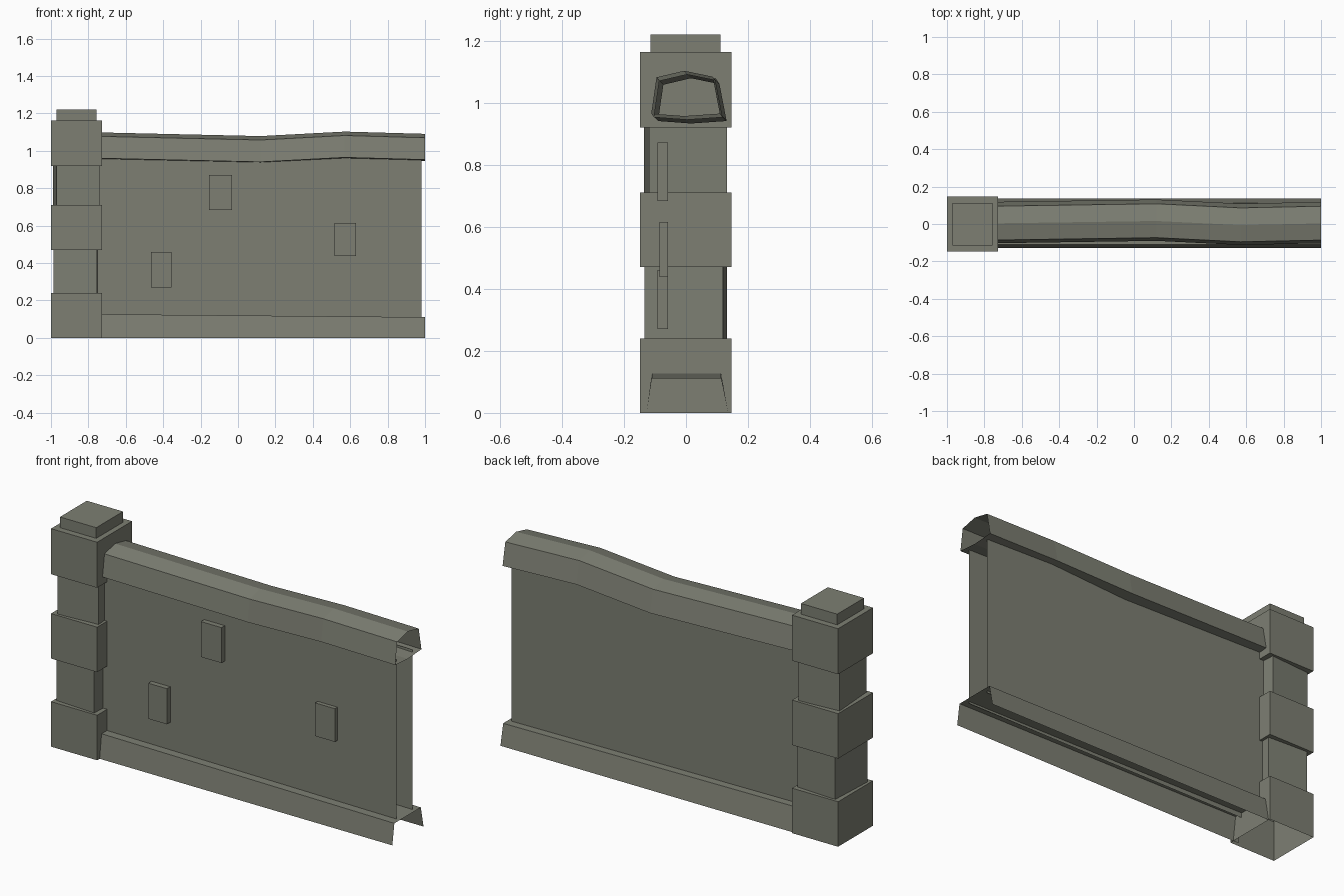
import bpy, bmesh, math

if "Cube" in bpy.data.objects:
    bpy.data.objects.remove(bpy.data.objects["Cube"])

stone = bpy.data.materials.new("grey_green_stone")
stone.diffuse_color = (0.205, 0.212, 0.171, 1)
stone.use_nodes = True
stone.node_tree.nodes["Principled BSDF"].inputs["Base Color"].default_value = stone.diffuse_color


def finish(name, bm):
    me = bpy.data.meshes.new(name)
    bm.to_mesh(me)
    bm.free()
    me.materials.append(stone)
    ob = bpy.data.objects.new(name, me)
    bpy.context.collection.objects.link(ob)
    return ob


def loft(name, rings, closed=True, cap_end=False):
    """Skin a list of point rings; optionally close the last one."""
    bm = bmesh.new()
    vs = [[bm.verts.new(p) for p in r] for r in rings]
    n = len(rings[0])
    for a, b in zip(vs, vs[1:]):
        for i in range(n if closed else n - 1):
            j = (i + 1) % n
            bm.faces.new((a[i], a[j], b[j], b[i]))
    if cap_end:
        bm.faces.new(vs[-1])
    return finish(name, bm)


def box(name, x0, x1, y0, y1, z0, z1):
    bm = bmesh.new()
    bmesh.ops.create_cube(bm, size=1)
    for v in bm.verts:
        v.co = ((x0 + x1) / 2 + v.co.x * (x1 - x0),
                (y0 + y1) / 2 + v.co.y * (y1 - y0),
                (z0 + z1) / 2 + v.co.z * (z1 - z0))
    return finish(name, bm)


def square(w, d, z, turn=0, cx=-0.864, cy=-0.001):
    c, s = math.cos(math.radians(turn)), math.sin(math.radians(turn))
    return [(cx + c * x - s * y, cy + s * x + c * y, z)
            for x, y in ((-w, -d), (w, -d), (w, d), (-w, d))]


# pillar: alternating wide and slightly turned narrow courses, open underneath
wide, low, high = (0.136, 0.147, 0), (0.116, 0.127, -3), (0.116, 0.126, 4)
rings = []
for (w, d, t), z0, z1 in ((wide, 0, 0.24), (low, 0.24, 0.47), (wide, 0.47, 0.71),
                          (high, 0.71, 0.92), (wide, 0.92, 1.163)):
    rings += [square(w, d, z0, t), square(w, d, z1, t)]
rings += [square(0.107, 0.113, 1.163), square(0.107, 0.113, 1.22)]
loft("pillar", rings, cap_end=True)

# wall faces, open at the right end
xa, xb = -0.76, 0.98
loft("wall_front", [[(xa, -0.064, 0.1), (xb, -0.064, 0.1)],
                    [(xa, -0.064, 0.965), (xb, -0.064, 0.965)]], closed=False)
loft("wall_back", [[(xb, 0.07, 0.1), (xa, 0.07, 0.1)],
                   [(xb, 0.07, 0.965), (xa, 0.07, 0.965)]], closed=False)

# base trim: flared channel, open below
loft("base_trim", [[(x, -0.127, 0), (x, -0.11, h), (x, 0.113, h), (x, 0.136, 0)]
                   for x, h in ((1.0, 0.111), (-0.76, 0.127))], closed=False)

# coping: wavy hollow tube along the top (x, sideways sway, height shift)
coping = []
for x, dy, dz in ((1.0, 0, 0), (0.57, -0.009, 0.012), (0.12, 0.013, -0.012), (-0.76, 0, 0.008)):
    coping.append([(x, y + dy, z + dz) for y, z in
                   ((-0.103, 0.953), (-0.086, 1.07), (0.003, 1.091),
                    (0.095, 1.072), (0.118, 0.953), (0.003, 0.945))])
# the sway of the lower edge is weaker than that of the ridge
loft("coping", coping)

# raised stones on the front
for i, (x0, x1, z0, z1, y0) in enumerate(((-0.155, -0.033, 0.683, 0.872, -0.092),
                                          (-0.465, -0.355, 0.27, 0.46, -0.092),
                                          (0.515, 0.632, 0.438, 0.615, -0.086))):
    box(f"raised_stone_{i + 1}", x0, x1, y0, -0.058, z0, z1)
